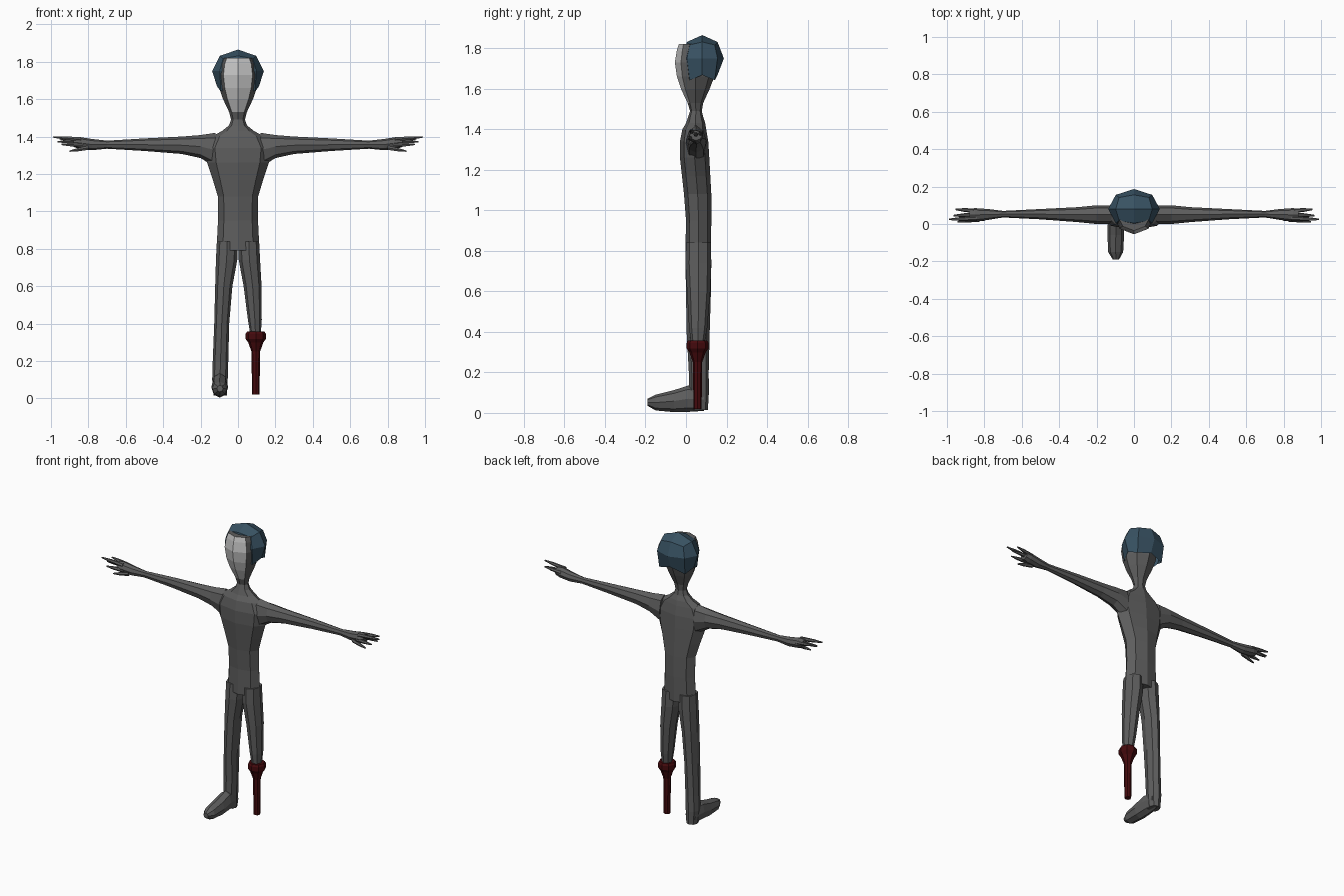
import bpy, bmesh, math
from mathutils import Vector

if "Cube" in bpy.data.objects:
    bpy.data.objects.remove(bpy.data.objects["Cube"])


def material(name, rgb):
    m = bpy.data.materials.new(name)
    m.diffuse_color = (*rgb, 1)
    m.use_nodes = True
    m.node_tree.nodes["Principled BSDF"].inputs["Base Color"].default_value = m.diffuse_color
    return m


GREY = material("dark_grey_skin", (0.11, 0.11, 0.11))
PALE = material("pale_face", (0.55, 0.55, 0.55))
BLUE = material("slate_blue_hair", (0.04, 0.085, 0.125))
RED = material("dark_red_peg", (0.06, 0.003, 0.004))


def finish(name, bm, *mats):
    bmesh.ops.recalc_face_normals(bm, faces=bm.faces)
    me = bpy.data.meshes.new(name)
    bm.to_mesh(me)
    bm.free()
    for m in mats:
        me.materials.append(m)
    ob = bpy.data.objects.new(name, me)
    bpy.context.collection.objects.link(ob)
    return ob


def loft(bm, axis, rows, n=8):
    """Skin oval rings; a row is (position, a0, a1, b0, b1) on the other two axes."""
    ia, ib = [i for i in range(3) if i != axis]
    rings = []
    for p, a0, a1, b0, b1 in rows:
        ring = []
        for k in range(n):
            t = 2 * math.pi * k / n
            v = Vector((0, 0, 0))
            v[axis] = p
            v[ia] = (a0 + a1) / 2 + (a1 - a0) / 2 * math.cos(t)
            v[ib] = (b0 + b1) / 2 + (b1 - b0) / 2 * math.sin(t)
            ring.append(bm.verts.new(v))
        rings.append(ring)
    for r, q in zip(rings, rings[1:]):
        for k in range(n):
            j = (k + 1) % n
            bm.faces.new((r[k], r[j], q[j], q[k]))
    bm.faces.new(rings[0])
    bm.faces.new(rings[-1])


# Torso, neck and head: (height, half width, front, back)
trunk = [(0.79, .115, -.003, .123), (0.95, .107, 0, .125), (1.08, .108, -.01, .125),
         (1.17, .135, -.02, .12), (1.26, .165, -.03, .115), (1.34, .175, -.03, .11),
         (1.40, .14, -.018, .10), (1.43, .085, 0, .095), (1.46, .048, .01, .085),
         (1.49, .037, .02, .078), (1.53, .047, .008, .085), (1.60, .08, -.025, .117),
         (1.66, .10, -.045, .14), (1.73, .11, -.055, .15), (1.79, .10, -.045, .14),
         (1.82, .085, -.035, .12)]
bm = bmesh.new()
loft(bm, 2, [(z, -w, w, y0, y1) for z, w, y0, y1 in trunk])
bmesh.ops.recalc_face_normals(bm, faces=bm.faces)
for f in bm.faces:  # pale front of the head
    if f.calc_center_median().z > 1.53 and f.normal.y < -0.6:
        f.material_index = 1
finish("torso_and_head", bm, GREY, PALE)

# Arms with hands and fingers, one per side
arm = [(0.12, .0, .10, 1.235, 1.42), (0.2, .0, .10, 1.285, 1.408),
       (0.3, .01, .09, 1.307, 1.40), (0.5, .025, .08, 1.323, 1.39),
       (0.7, .035, .07, 1.335, 1.378), (0.78, .022, .08, 1.327, 1.387),
       (0.85, .012, .085, 1.335, 1.398), (0.88, .018, .08, 1.345, 1.395)]
# finger: base x, y, z then tip x, y, z
fingers = [(.84, .03, 1.385, .99, .025, 1.398), (.84, .05, 1.375, .965, .045, 1.372),
           (.84, .07, 1.375, .955, .078, 1.388), (.83, .025, 1.355, .945, .012, 1.358),
           (.80, .03, 1.34, .90, .015, 1.322)]
for side, label in ((1, "left"), (-1, "right")):
    bm = bmesh.new()
    loft(bm, 0, [(side * x, *rest) for x, *rest in arm])
    for x0, y0, z0, x1, y1, z1 in fingers:
        rows = []
        for t, r in ((0, .013), (.6, .010), (1, .004)):
            x, y, z = x0 + (x1 - x0) * t, y0 + (y1 - y0) * t, z0 + (z1 - z0) * t
            rows.append((side * x, y - r, y + r, z - r, z + r))
        loft(bm, 0, rows, 6)
    finish(label + "_arm", bm, GREY)

# Full leg with foot
bm = bmesh.new()
loft(bm, 2, [(0.84, -.113, -.002, 0, .123), (0.74, -.118, -.004, -.003, .125),
             (0.6, -.122, -.03, 0, .123), (0.4, -.127, -.047, .003, .117),
             (0.2, -.135, -.052, .014, .112), (0.1, -.138, -.055, .015, .113),
             (0.015, -.13, -.06, .03, .108)])
loft(bm, 1, [(0.09, -.13, -.06, .01, .12), (0.01, -.14, -.055, .005, .135),
             (-.06, -.142, -.053, .004, .112), (-.15, -.138, -.058, .012, .09),
             (-.19, -.113, -.08, .035, .07)])
finish("right_leg", bm, GREY)

# Shortened leg
bm = bmesh.new()
loft(bm, 2, [(0.84, .002, .113, 0, .123), (0.74, .004, .118, -.003, .125),
             (0.6, .03, .126, .005, .12), (0.42, .053, .127, .015, .105),
             (0.345, .065, .122, .025, .092)])
finish("left_leg_stump", bm, GREY)

# Wooden peg: cup, funnel and post
bm = bmesh.new()
peg = [(.357, .047), (.345, .054), (.318, .054), (.298, .04), (.25, .023), (.02, .02)]
loft(bm, 2, [(z, .095 - r, .095 + r, .057 - r, .057 + r) for z, r in peg])
finish("peg_leg", bm, RED)

# Hair cap: rounded cube pulled into a helmet shape
bm = bmesh.new()
bmesh.ops.create_cube(bm, size=2)
bmesh.ops.subdivide_edges(bm, edges=bm.edges[:], cuts=1, use_grid_fill=True)
bottom = [v for v in bm.verts if v.co.z < -0.9 and abs(v.co.x) + abs(v.co.y) < 0.1]
bmesh.ops.delete(bm, geom=bottom, context='VERTS')
for v in bm.verts:
    low = v.co.z < -0.5
    corner = min(abs(v.co.x), abs(v.co.y)) > 0.5
    d = v.co.normalized()
    v.co = Vector((d.x * .138, .08 + d.y * .107, 1.75 + d.z * .115))
    if low:
        v.co.x *= 1.15
        v.co.z = 1.642 if corner else 1.668
    v.co.y = max(v.co.y, -.012)
finish("hair", bm, BLUE)
